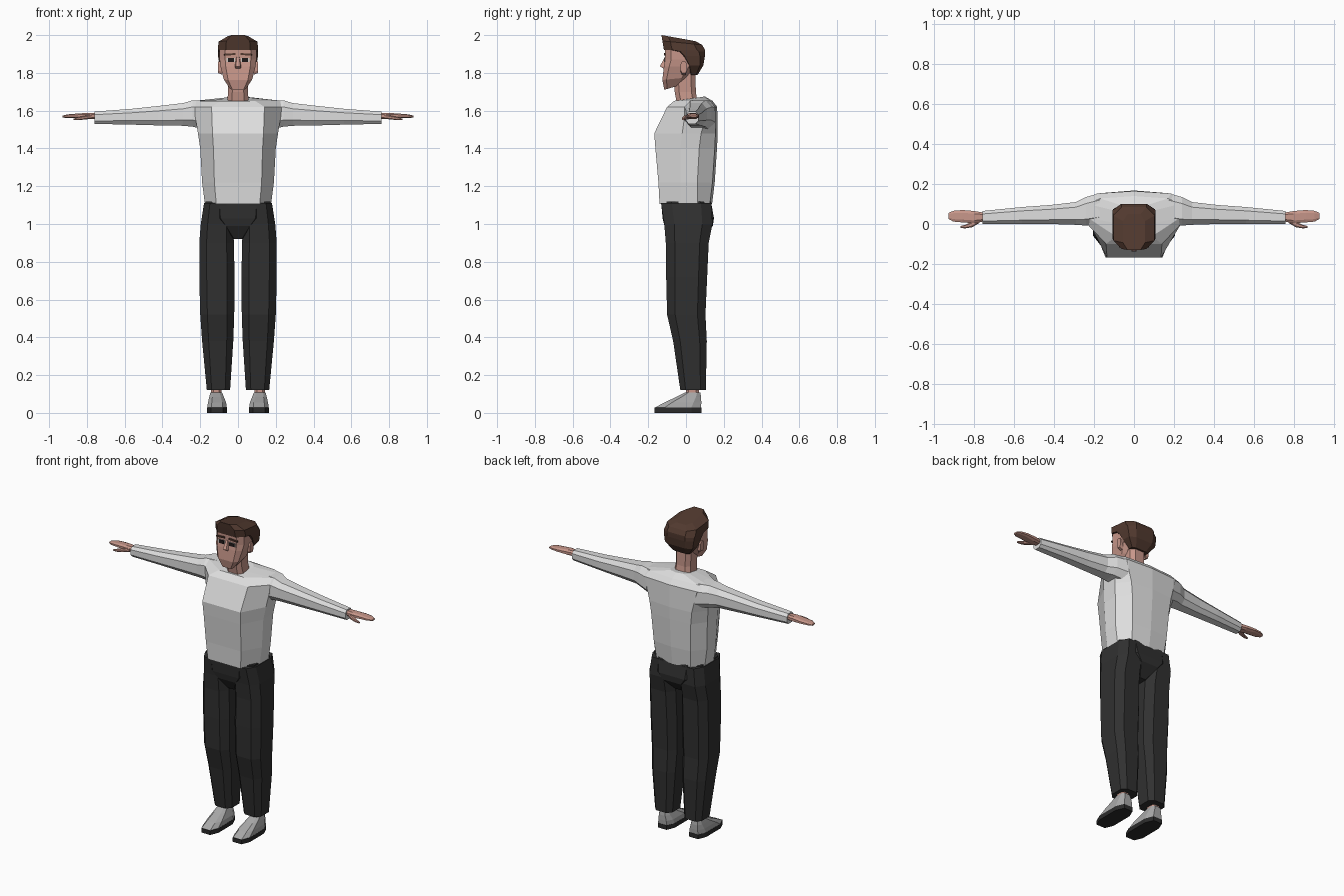
import bpy, bmesh


def material(name, r, g, b):
    m = bpy.data.materials.new(name)
    lin = lambda c: c / 12.92 if c <= 0.04045 else ((c + 0.055) / 1.055) ** 2.4
    m.diffuse_color = (lin(r), lin(g), lin(b), 1)
    return m


SHIRT = material("light_grey_cloth", 0.87, 0.87, 0.87)
TROUSER = material("charcoal_cloth", 0.19, 0.19, 0.19)
SKIN = material("skin", 0.78, 0.59, 0.54)
HAIR = material("brown_hair", 0.32, 0.225, 0.185)
SHOE = material("grey_shoe", 0.66, 0.66, 0.66)
SOLE = material("black_sole", 0.17, 0.17, 0.17)
EYE = material("dark_eye", 0.12, 0.10, 0.10)
WHITE = material("eye_white", 0.80, 0.78, 0.76)


def loft(name, rings, mat):
    """Skin a list of equal-length point rings and cap both ends."""
    bm = bmesh.new()
    vs = [[bm.verts.new(p) for p in ring] for ring in rings]
    n = len(vs[0])
    for a, b in zip(vs, vs[1:]):
        for i in range(n):
            j = (i + 1) % n
            bm.faces.new((a[i], a[j], b[j], b[i]))
    bm.faces.new(vs[0][::-1])
    bm.faces.new(vs[-1])
    bmesh.ops.recalc_face_normals(bm, faces=bm.faces[:])
    me = bpy.data.meshes.new(name)
    bm.to_mesh(me)
    bm.free()
    me.materials.append(mat)
    ob = bpy.data.objects.new(name, me)
    bpy.context.collection.objects.link(ob)
    return ob


def octagon(a0, a1, b0, b1, ca=0.42, cb=0.42):
    """Chamfered rectangle; ca and cb are chamfers as part of half-size."""
    da, db = (a1 - a0) / 2 * ca, (b1 - b0) / 2 * cb
    return [(a0 + da, b0), (a1 - da, b0), (a1, b0 + db), (a1, b1 - db),
            (a1 - da, b1), (a0 + da, b1), (a0, b1 - db), (a0, b0 + db)]


def level(z, x0, x1, y0, y1, s=1, c=(0.42, 0.42), tilt=0.0):
    return [(s * x, y, z + tilt * y) for x, y in octagon(x0, x1, y0, y1, *c)]


def section(x, y0, y1, z0, z1, s=1):
    return [(s * x, y, z) for y, z in octagon(y0, y1, z0, z1, 0.45, 0.5)]


def plate(name, x0, x1, y, z0, z1, mat, s, drop=0.0):
    ring = lambda yy: [(s * x0, yy, z0), (s * x1, yy, z0 - drop),
                       (s * x1, yy, z1 - drop), (s * x0, yy, z1)]
    loft(name, [ring(y), ring(y + 0.009)], mat)


# Sweater body: z, front y, front x, side x, side y pair, back x, back y, tilt
def torso_ring(z, f, fx, sx, s0, s1, bx, b, tilt=0.0):
    half = [(0, f), (fx, f), (sx, s0), (sx, s1), (bx, b - 0.012), (0, b)]
    full = half + [(-x, y) for x, y in half[-2:0:-1]]
    return [(x, y, z + tilt * y) for x, y in full]


loft("sweater_body", [torso_ring(*r) for r in (
    (1.105, -0.140, 0.115, 0.175, -0.03, 0.06, 0.120, 0.138),
    (1.22, -0.146, 0.125, 0.190, -0.03, 0.06, 0.130, 0.152),
    (1.40, -0.162, 0.130, 0.200, -0.03, 0.07, 0.140, 0.164),
    (1.48, -0.168, 0.135, 0.212, -0.02, 0.08, 0.150, 0.168),
    (1.62, -0.100, 0.140, 0.235, 0.00, 0.12, 0.185, 0.165),
    (1.652, -0.062, 0.090, 0.230, 0.03, 0.10, 0.170, 0.140),
    (1.66, -0.050, 0.045, 0.068, 0.00, 0.06, 0.045, 0.100, 0.15))], SHIRT)

# Pelvis
loft("trouser_hips", [
    level(1.12, -0.172, 0.172, -0.132, 0.132),
    level(1.03, -0.160, 0.160, -0.124, 0.148),
    level(0.99, -0.110, 0.110, -0.114, 0.142),
    level(0.92, -0.035, 0.035, -0.07, 0.08)], TROUSER)

ARM = ((0.17, 0.00, 0.155, 1.50, 1.655), (0.24, -0.008, 0.135, 1.515, 1.655),
       (0.29, -0.004, 0.11, 1.52, 1.64), (0.42, 0.0, 0.095, 1.522, 1.625),
       (0.56, 0.0, 0.085, 1.526, 1.61), (0.76, 0.0, 0.065, 1.53, 1.595))
HAND = ((0.74, 0.015, 0.055, 1.555, 1.587), (0.80, 0.004, 0.065, 1.555, 1.588),
        (0.86, 0.008, 0.070, 1.560, 1.584), (0.905, 0.012, 0.066, 1.562, 1.580),
        (0.93, 0.026, 0.055, 1.563, 1.573))
THUMB = ((0.775, 0.005, 0.030, 1.557, 1.580), (0.81, -0.016, 0.012, 1.553, 1.573),
         (0.845, -0.022, -0.004, 1.550, 1.566), (0.87, -0.020, -0.010, 1.550, 1.558))
LEG = ((1.11, 0.03, 0.18, -0.132, 0.135), (1.00, 0.025, 0.197, -0.115, 0.14),
       (0.90, 0.022, 0.205, -0.107, 0.12), (0.72, 0.018, 0.205, -0.105, 0.112),
       (0.52, 0.020, 0.200, -0.10, 0.103), (0.38, 0.025, 0.190, -0.068, 0.11),
       (0.12, 0.042, 0.165, -0.03, 0.105))
UPPER = ((0.028, 0.059, 0.163, -0.165, 0.080), (0.055, 0.063, 0.159, -0.115, 0.081),
         (0.085, 0.075, 0.152, -0.050, 0.080), (0.108, 0.084, 0.146, -0.005, 0.076))

for s, side in ((1, "left"), (-1, "right")):
    # Arms and hands
    loft(side + "_sleeve", [section(*r, s) for r in ARM], SHIRT)
    loft(side + "_hand", [section(*r, s) for r in HAND], SKIN)
    loft(side + "_thumb", [section(*r, s) for r in THUMB], SKIN)
    # Legs and feet
    loft(side + "_trouser_leg", [level(*r, s) for r in LEG], TROUSER)
    loft(side + "_ankle", [level(z, 0.088, 0.142, 0.0, 0.068, s) for z in (0.09, 0.2)], SKIN)
    loft(side + "_shoe", [level(*r, s) for r in UPPER], SHOE)
    loft(side + "_sole", [level(z, 0.058, 0.164, -0.168, 0.082, s)
                          for z in (0.0, 0.028)], SOLE)
    # Ear
    loft(side + "_ear", [[(s * x, y, z) for y, z in octagon(-0.028, 0.004, z0, 1.86)]
                         for x, z0 in ((0.085, 1.79), (0.106, 1.80))], SKIN)
    # Brows and eyes
    plate(side + "_brow", 0.014, 0.074, -0.117, 1.895, 1.905, HAIR, s, 0.004)
    plate(side + "_eye_white", 0.016, 0.060, -0.115, 1.857, 1.879, WHITE, s)
    plate(side + "_eye", 0.020, 0.054, -0.117, 1.857, 1.879, EYE, s)

# Neck
loft("neck", [level(1.62, -0.060, 0.060, -0.045, 0.065),
              level(1.70, -0.052, 0.052, -0.060, 0.052),
              level(1.82, -0.055, 0.055, -0.068, 0.050)], SKIN)

# Head
FACE = (0.3, 0.35)
loft("head", [level(z, -w, w, y0, y1, 1, FACE, t) for z, w, y0, y1, t in (
    (1.745, 0.042, -0.115, -0.03, 0.3), (1.775, 0.075, -0.125, 0.0, 0.1),
    (1.835, 0.093, -0.117, 0.045, 0.0), (1.87, 0.097, -0.110, 0.07, 0.0),
    (1.94, 0.097, -0.111, 0.07, 0.0))], SKIN)

# Nose
loft("nose", [[(-w, -0.10, z), (w, -0.10, z), (w * 0.6, y, z), (-w * 0.6, y, z)]
              for z, w, y in ((1.822, 0.020, -0.118), (1.835, 0.020, -0.138),
                              (1.885, 0.010, -0.112))], SKIN)

# Hair: nape up to fringe, then the sloping crown
HAIRLINE = (0.4, 0.4)
loft("hair", [level(z, -w, w, y0, y1, 1, HAIRLINE, t) for z, w, y0, y1, t in (
    (1.79, 0.060, 0.020, 0.062, 0.0), (1.84, 0.098, 0.000, 0.092, 0.0),
    (1.89, 0.106, -0.035, 0.100, 0.0), (1.912, 0.107, -0.060, 0.101, 0.0),
    (1.922, 0.107, -0.117, 0.101, 0.0), (1.957, 0.103, -0.125, 0.085, -0.10),
    (1.977, 0.055, -0.130, 0.050, -0.18))], HAIR)
